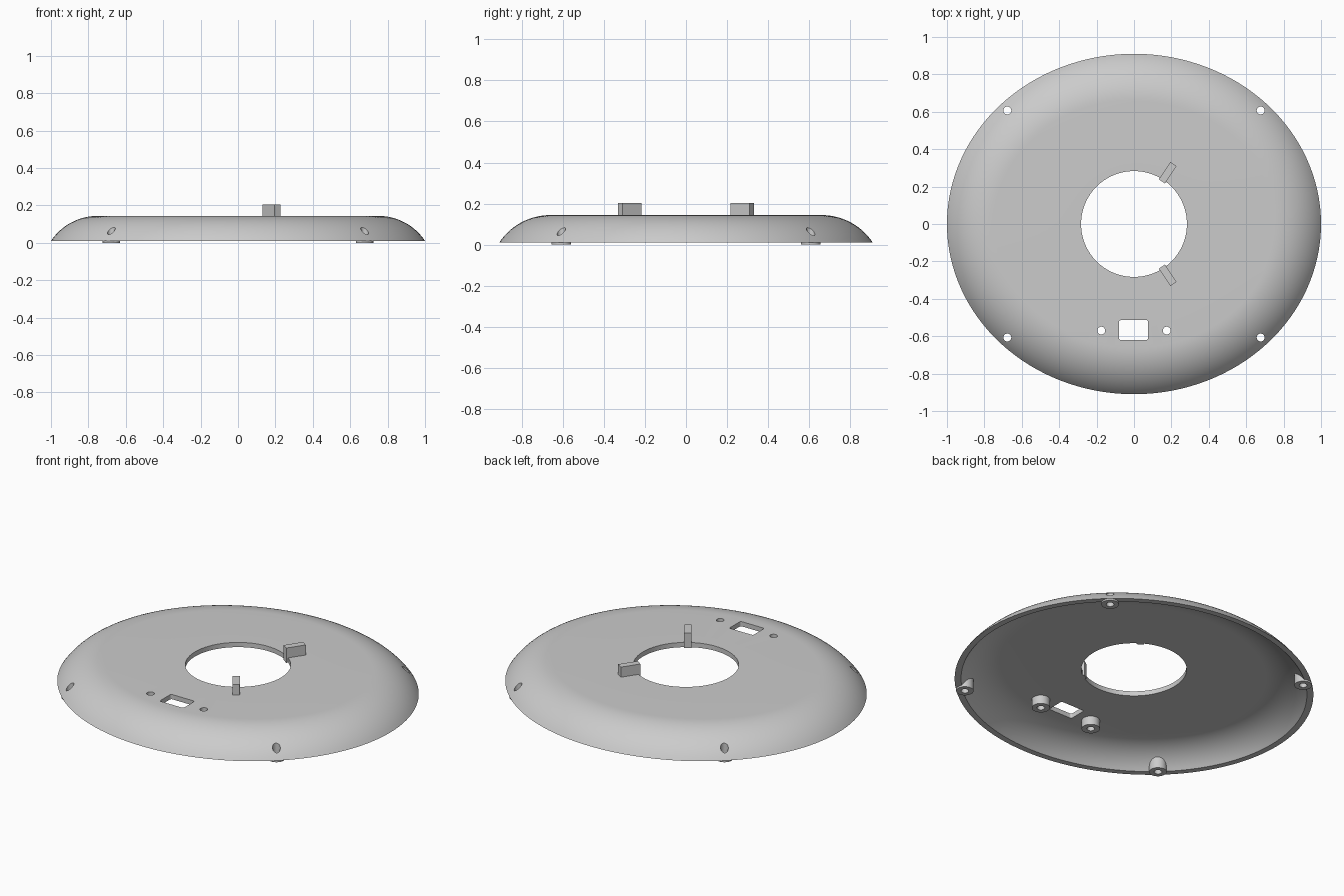
import bpy, bmesh, math
from mathutils import Matrix

if "Cube" in bpy.data.objects:
    bpy.data.objects.remove(bpy.data.objects["Cube"])

A, B = 1.0, 0.91            # outer half-widths of the oval
RIM, TOP, T = 0.01, 0.144, 0.028
INSET = 0.25                # width of the rounded border
R = (INSET**2 + (TOP - RIM)**2) / (2 * (TOP - RIM))
CZ = TOP - R
HOLE_R, SEG = 0.283, 128

grey = bpy.data.materials.new("light_grey")
grey.diffuse_color = (0.6, 0.6, 0.6, 1)
grey.use_nodes = True
grey.node_tree.nodes["Principled BSDF"].inputs["Base Color"].default_value = grey.diffuse_color


def make(name, bm):
    bmesh.ops.recalc_face_normals(bm, faces=bm.faces)
    me = bpy.data.meshes.new(name)
    bm.to_mesh(me)
    bm.free()
    me.materials.append(grey)
    ob = bpy.data.objects.new(name, me)
    bpy.context.collection.objects.link(ob)
    return ob


def smooth(ob):
    bpy.ops.object.select_all(action='DESELECT')
    ob.select_set(True)
    bpy.context.view_layer.objects.active = ob
    bpy.ops.object.shade_smooth_by_angle(angle=math.radians(35))


def bridge(bm, rings, closed):
    n = len(rings[0])
    pairs = list(zip(rings, rings[1:])) + ([(rings[-1], rings[0])] if closed else [])
    for a, b in pairs:
        for i in range(n):
            j = (i + 1) % n
            bm.faces.new((a[i], a[j], b[j], b[i]))


def arc(radius, steps=14):
    """Border profile as (distance inside the outer edge, height), rim to top."""
    end = math.acos((RIM - CZ) / radius)
    return [(INSET - radius * math.sin(end * (1 - k / steps)),
             CZ + radius * math.cos(end * (1 - k / steps))) for k in range(steps + 1)]


def mid_height(x, y):
    """Height of the middle of the shell wall above a point."""
    lo, hi = -0.1, 0.6
    for _ in range(40):
        d = (lo + hi) / 2
        if (x / (A - d))**2 + (y / (B - d))**2 < 1:
            lo = d
        else:
            hi = d
    s = max(0, INSET - lo)
    r = R - T / 2
    return max(RIM + 0.001, CZ + math.sqrt(max(0, r * r - s * s)))


# Domed oval shell with a round centre opening
bm = bmesh.new()
angles = [2 * math.pi * i / SEG for i in range(SEG)]


def oval(d, z):
    return [bm.verts.new(((A - d) * math.cos(t), (B - d) * math.sin(t), z)) for t in angles]


def circle(z):
    return [bm.verts.new((HOLE_R * math.cos(t), HOLE_R * math.sin(t), z)) for t in angles]


rings = [oval(d, z) for d, z in arc(R)] + [circle(TOP), circle(TOP - T)]
rings += [oval(d, z) for d, z in reversed(arc(R - T))]
bridge(bm, rings, True)
shell = make("shell", bm)

# Cutters for screw holes and the rectangular window
corner_spots = [(sx * 0.677, sy * 0.607) for sx in (-1, 1) for sy in (-1, 1)]
window_spots = [(sx * 0.175, -0.57) for sx in (-1, 1)]
bm = bmesh.new()
for x, y in corner_spots + window_spots:
    bmesh.ops.create_cone(bm, cap_ends=True, segments=32, radius1=0.021, radius2=0.021,
                          depth=0.6, matrix=Matrix.Translation((x, y, 0.1)))
box = bmesh.ops.create_cube(bm, size=1, matrix=Matrix.Translation((-0.002, -0.567, 0.1))
                            @ Matrix.Diagonal((0.156, 0.106, 0.6, 1)))
edges = {e for v in box["verts"] for e in v.link_edges
         if abs(e.verts[0].co.z - e.verts[1].co.z) > 0.1}
bmesh.ops.bevel(bm, geom=list(edges), offset=0.01, segments=3, affect='EDGES', profile=0.5)
cutter = make("hole_cutter", bm)
mod = shell.modifiers.new("holes", 'BOOLEAN')
mod.operation, mod.solver, mod.object = 'DIFFERENCE', 'EXACT', cutter
bpy.context.view_layer.objects.active = shell
bpy.ops.object.modifier_apply(modifier=mod.name)
bpy.data.objects.remove(cutter)
smooth(shell)


# Hollow screw bosses, their tops following the shell
def boss(name, cx, cy, bottom, r_out, r_in, n=32):
    bm = bmesh.new()

    def ring(r, top):
        pts = [(cx + r * math.cos(2 * math.pi * i / n), cy + r * math.sin(2 * math.pi * i / n))
               for i in range(n)]
        return [bm.verts.new((x, y, mid_height(x, y) if top else bottom)) for x, y in pts]

    bridge(bm, [ring(r_out, True), ring(r_out, False), ring(r_in, False), ring(r_in, True)], True)
    smooth(make(name, bm))


for i, (x, y) in enumerate(corner_spots):
    boss(f"corner_boss_{i + 1}", x, y, 0.0, 0.047, 0.021)
for i, (x, y) in enumerate(window_spots):
    boss(f"window_boss_{i + 1}", x, y, 0.065, 0.049, 0.021)

# Two upright tabs beside the centre opening
for name, side in (("back_tab", 1), ("front_tab", -1)):
    bm = bmesh.new()
    z0, z1 = TOP - T, 0.204
    bmesh.ops.create_cube(bm, size=1, matrix=Matrix.Translation((0.18, side * 0.274, (z0 + z1) / 2))
                          @ Matrix.Rotation(side * math.radians(56), 4, 'Z')
                          @ Matrix.Diagonal((0.112, 0.04, z1 - z0, 1)))
    make(name, bm)
